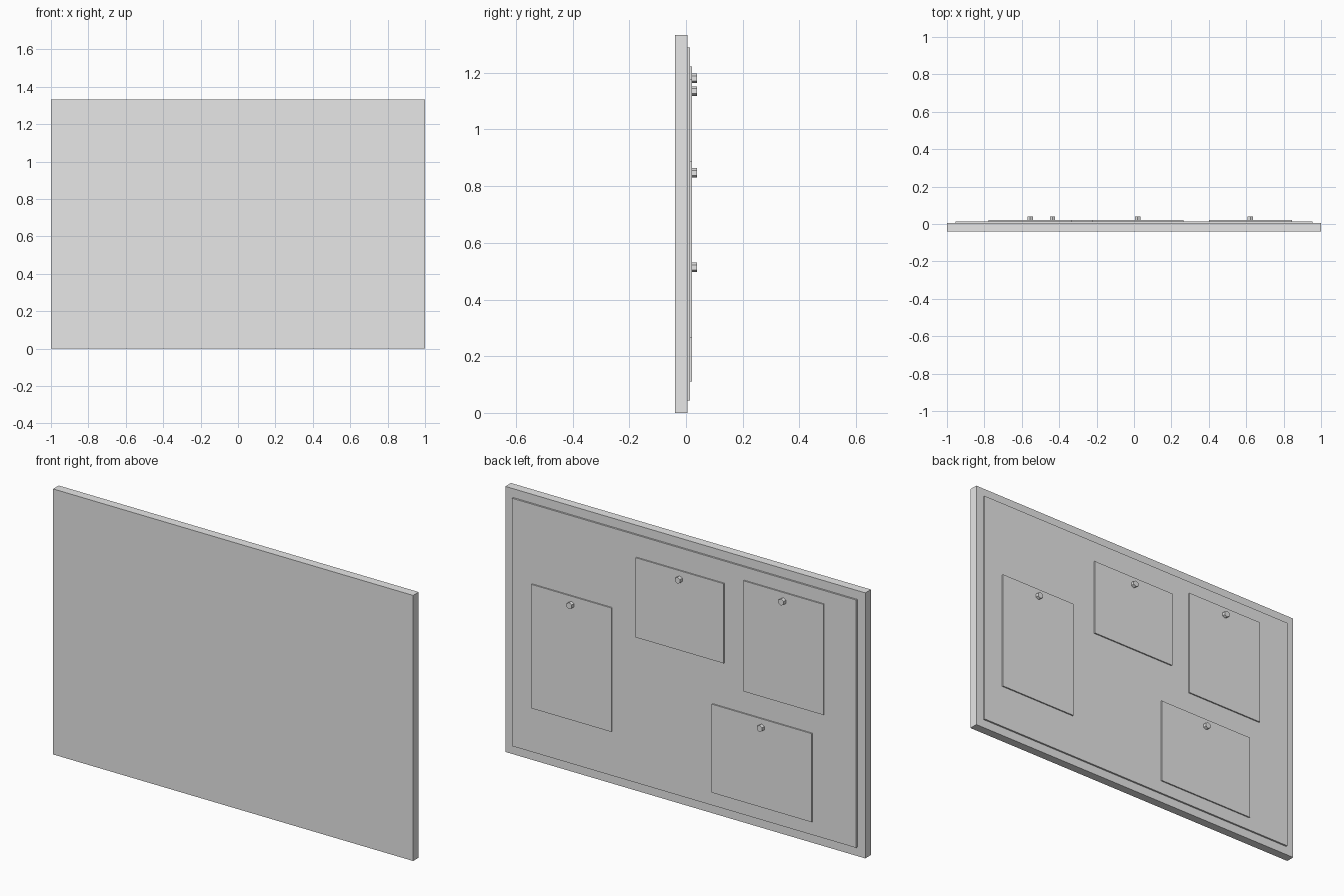
import bpy
import math

cube = bpy.data.objects.get("Cube")
if cube:
    bpy.data.objects.remove(cube, do_unlink=True)

CM = 2 / 90            # one centimetre of a 90 cm wide board
MID = 30               # height of the board's middle, in cm

grey = bpy.data.materials.new("plain grey")
grey.use_nodes = True
grey.diffuse_color = (0.8, 0.8, 0.8, 1)
grey.node_tree.nodes["Principled BSDF"].inputs["Base Color"].default_value = (0.8, 0.8, 0.8, 1)


def finish(name):
    ob = bpy.context.object
    ob.name = ob.data.name = name
    ob.data.materials.clear()
    ob.data.materials.append(grey)
    return ob


def slab(name, x, z, width, height, y0, y1):
    """Upright panel centred on x, z and reaching from y0 to y1 (cm)."""
    bpy.ops.mesh.primitive_cube_add(size=1, location=(x * CM, (y0 + y1) / 2 * CM, z * CM))
    ob = finish(name)
    ob.scale = (width * CM, (y1 - y0) * CM, height * CM)
    bpy.ops.object.transform_apply(location=False, rotation=False, scale=True)


def pin(name, x, z, y0, y1):
    """Six-sided push pin sticking out of the back."""
    bpy.ops.mesh.primitive_cylinder_add(
        vertices=6, radius=0.75 * CM, depth=(y1 - y0) * CM,
        location=(x * CM, (y0 + y1) / 2 * CM, z * CM), rotation=(math.pi / 2, 0, 0))
    finish(name)


# Depths of the layers, front to back
FRONT, FRAME, CORK, PAPER, PIN = -1.75, 0.25, 0.65, 0.95, 1.75

# Backing frame and raised pin surface
slab("frame", 0, MID, 90, 60, FRONT, FRAME)
slab("cork_panel", 0, MID, 86, 56, FRAME, CORK)

# Pinned notes: centre x, top z, width, height
notes = {
    "tall_note": (28, 40, 20, 28),
    "small_note": (0.9, 53, 22, 18),
    "upper_note": (-25, 55, 20, 25),
    "wide_note": (-19.6, 25, 25, 20),
}
for name, (x, top, width, height) in notes.items():
    slab(name, x, top - height / 2, width, height, CORK, PAPER)
    pin(name + "_pin", x, top - 1.9, PAPER, PIN)
